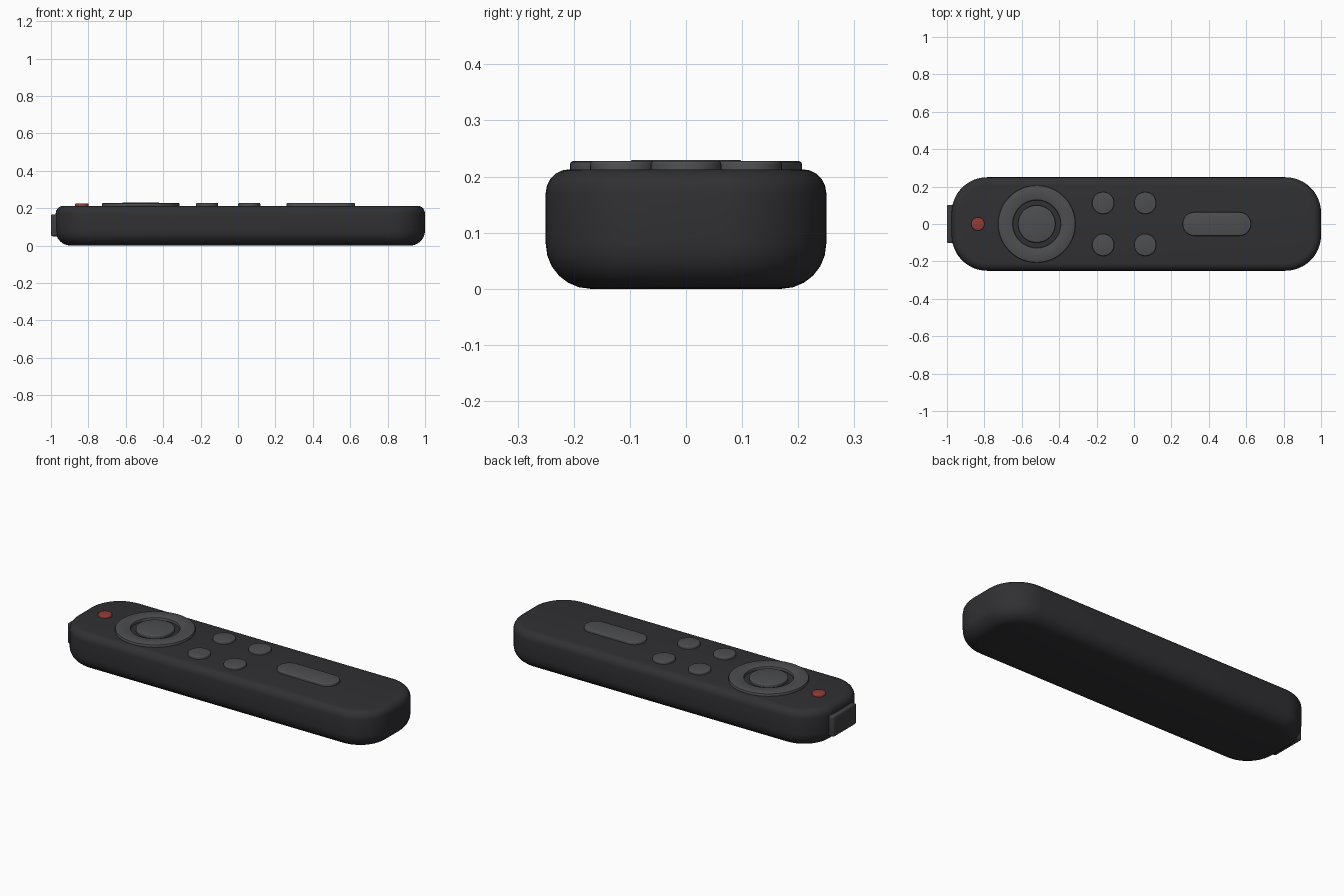
import bpy, bmesh
from math import sin, cos, pi

if "Cube" in bpy.data.objects:
    bpy.data.objects.remove(bpy.data.objects["Cube"])


def material(name, rgb):
    m = bpy.data.materials.new(name)
    m.diffuse_color = (*rgb, 1)
    m.use_nodes = True
    m.node_tree.nodes["Principled BSDF"].inputs["Base Color"].default_value = m.diffuse_color
    return m


SHELL = material("charcoal", (0.03, 0.03, 0.034))
KEY = material("key_grey", (0.075, 0.076, 0.08))
WINDOW = material("window_grey", (0.05, 0.05, 0.054))
RED = material("power_red", (0.28, 0.045, 0.035))


def outline(hx, hy, r, seg):
    # rounded rectangle (a circle when hx == hy == r)
    pts = []
    for k, (sx, sy) in enumerate([(1, 1), (-1, 1), (-1, -1), (1, -1)]):
        for i in range(seg + 1):
            a = (k + i / seg) * pi / 2
            pts.append((sx * (hx - r) + r * cos(a), sy * (hy - r) + r * sin(a)))
    return pts


def loft(name, centre, hx, hy, r, profile, mat, seg=12, closed=False):
    # stack inset outlines following a profile of (inset, z)
    bm = bmesh.new()
    rings = []
    for d, z in profile:
        rings.append([bm.verts.new((centre[0] + x, centre[1] + y, z))
                      for x, y in outline(hx - d, hy - d, r - d, seg)])
    n = len(rings[0])
    pairs = list(zip(rings, rings[1:]))
    if closed:
        pairs.append((rings[-1], rings[0]))
    else:
        bm.faces.new(rings[0][::-1])
        bm.faces.new(rings[-1])
    for lo, hi in pairs:
        for i in range(n):
            j = (i + 1) % n
            bm.faces.new((lo[i], lo[j], hi[j], hi[i]))
    bmesh.ops.remove_doubles(bm, verts=bm.verts, dist=1e-5)
    bmesh.ops.recalc_face_normals(bm, faces=bm.faces)
    return finish(name, bm, mat)


def finish(name, bm, mat):
    me = bpy.data.meshes.new(name)
    bm.to_mesh(me)
    bm.free()
    ob = bpy.data.objects.new(name, me)
    bpy.context.collection.objects.link(ob)
    me.materials.append(mat)
    bpy.ops.object.select_all(action='DESELECT')
    ob.select_set(True)
    bpy.context.view_layer.objects.active = ob
    bpy.ops.object.shade_smooth_by_angle(angle=pi / 5)
    return ob


def arc(r, z, a0, a1, steps):
    # fillet points (inset, z) around centre (r, z)
    return [(r - r * cos(a0 + (a1 - a0) * i / steps),
             z + r * sin(a0 + (a1 - a0) * i / steps)) for i in range(steps + 1)]


def key_profile(top, bevel=0.006):
    return [(0, 0.195)] + arc(bevel, top - bevel, 0, pi / 2, 3)


# body: large lower fillet, tighter upper fillet
TOP = 0.213
loft("body", (0.0125, 0), 0.9875, 0.25, 0.19,
     arc(0.08, 0.08, -pi / 2, 0, 6) + arc(0.042, TOP - 0.042, 0, pi / 2, 5), SHELL)

# navigation ring with central hole, and select button
loft("navigation_ring", (-0.52, 0), 0.207, 0.207, 0.207,
     [(0, 0.2), (0, 0.222), (0.002, 0.226), (0.006, 0.228),
      (0.074, 0.228), (0.078, 0.226), (0.08, 0.222), (0.08, 0.2)],
     KEY, seg=16, closed=True)
loft("select_button", (-0.52, 0), 0.1, 0.1, 0.1, key_profile(0.23), KEY, seg=14)

# four round keys
for i, x in enumerate((-0.165, 0.06)):
    for j, y in enumerate((-0.112, 0.112)):
        loft(f"round_key_{i}{j}", (x, y), 0.059, 0.059, 0.059, key_profile(0.228), KEY, seg=8)

# long rocker key and power button
loft("rocker_key", (0.443, 0), 0.183, 0.063, 0.063, key_profile(0.228), KEY, seg=10)
loft("power_button", (-0.835, 0), 0.036, 0.036, 0.036, key_profile(0.226), RED, seg=6)

# infrared window on the end
bm = bmesh.new()
bmesh.ops.create_cube(bm, size=1)
for v in bm.verts:
    v.co = (-0.975 + v.co.x * 0.05, v.co.y * 0.205, 0.108 + v.co.z * 0.116)
bmesh.ops.bevel(bm, geom=bm.edges[:], offset=0.008, segments=3, profile=0.5, affect='EDGES')
finish("infrared_window", bm, WINDOW)
